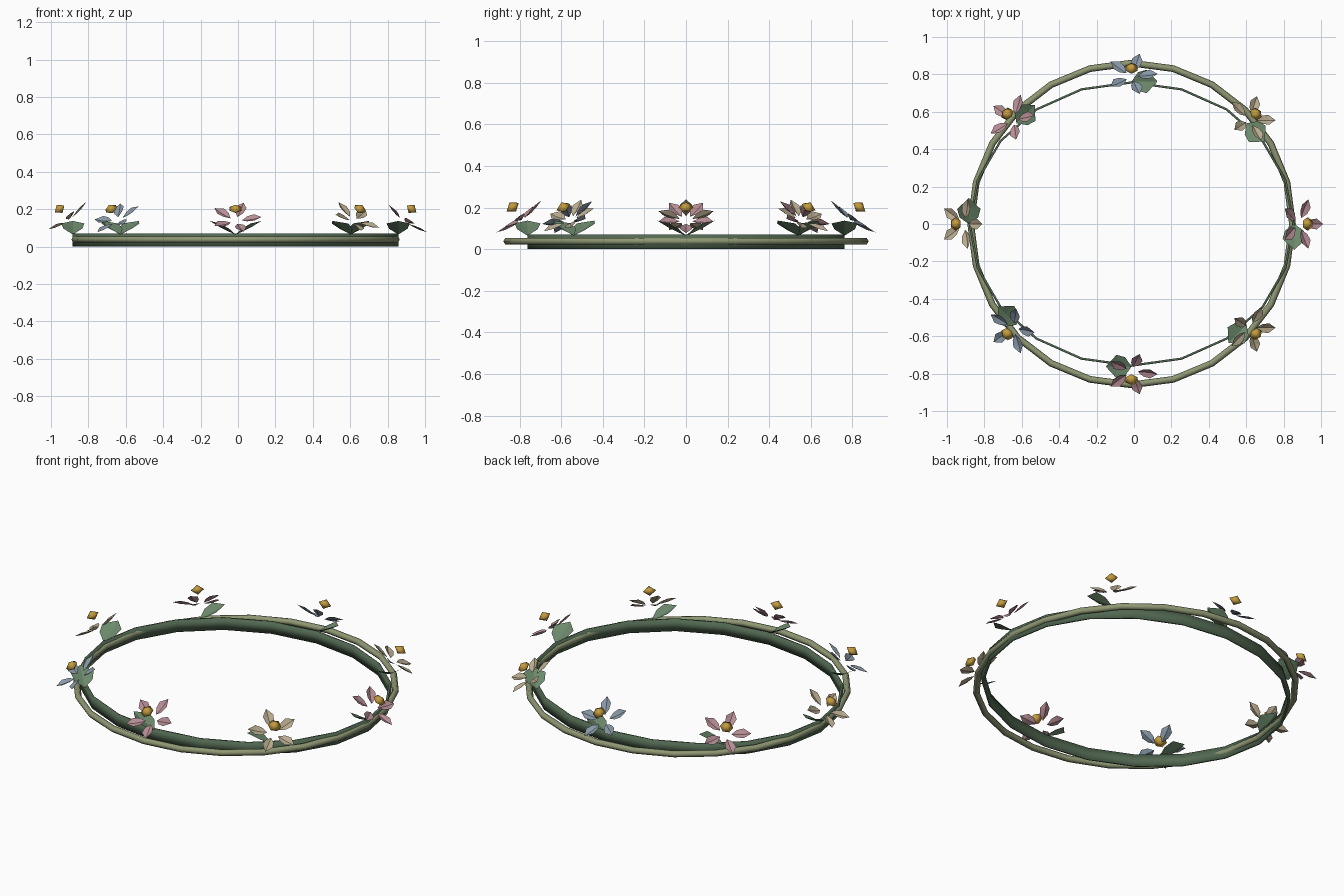
import bpy, bmesh
from math import sin, cos, pi, radians
from mathutils import Vector, Matrix

if "Cube" in bpy.data.objects:
    bpy.data.objects.remove(bpy.data.objects["Cube"])

CX = -0.013  # ring centre offset along x


def material(name, rgb):
    m = bpy.data.materials.new(name)
    m.diffuse_color = (*rgb, 1)
    m.use_nodes = True
    m.node_tree.nodes["Principled BSDF"].inputs["Base Color"].default_value = m.diffuse_color
    return m


GREEN = material("band_green", (0.085, 0.14, 0.085))
OLIVE = material("vine_olive", (0.27, 0.31, 0.17))
LEAF = material("leaf_green", (0.15, 0.25, 0.15))
GOLD = material("gold", (0.55, 0.33, 0.05))
PETALS = [material("petal_pink", (0.47, 0.27, 0.30)),
          material("petal_cream", (0.49, 0.41, 0.28)),
          material("petal_blue", (0.25, 0.32, 0.39))]


def finish(bm, name, mat, solid=True):
    """Closed parts get outward normals and smooth shading; blades stay flat."""
    if solid:
        bmesh.ops.recalc_face_normals(bm, faces=bm.faces)
        for f in bm.faces:
            f.smooth = True
    me = bpy.data.meshes.new(name)
    bm.to_mesh(me)
    bm.free()
    me.materials.append(mat)
    ob = bpy.data.objects.new(name, me)
    bpy.context.collection.objects.link(ob)
    return ob


def ring(name, mat, rx, ry, sides, profile):
    """Sweep a closed (outward, z) profile around an ellipse."""
    bm = bmesh.new()
    loops = []
    for i in range(sides):
        a = 2 * pi * i / sides
        loops.append([bm.verts.new((CX + (rx + d) * cos(a), (ry + d) * sin(a), z))
                      for d, z in profile])
    n = len(profile)
    for i in range(sides):
        p, q = loops[i], loops[(i + 1) % sides]
        for j in range(n):
            k = (j + 1) % n
            bm.faces.new((p[j], q[j], q[k], p[k]))
    finish(bm, name, mat)


def add_blade(bm, mat4, length, half_width, cup, fold):
    """Pointed leaf along +x: outline with a creased middle rib."""
    stations = [(0.28, 0.75), (0.62, 0.95)]

    def vert(t, side):
        z = cup * t * t + fold * abs(side)
        return bm.verts.new(mat4 @ Vector((length * t, half_width * side, z)))

    base, tip = vert(0, 0), vert(1, 0)
    rib = [vert(t, 0) for t, w in stations]
    left = [vert(t, w) for t, w in stations]
    right = [vert(t, -w) for t, w in stations]
    bm.faces.new((base, rib[0], left[0]))
    bm.faces.new((base, right[0], rib[0]))
    bm.faces.new((rib[0], rib[1], left[1], left[0]))
    bm.faces.new((right[0], right[1], rib[1], rib[0]))
    bm.faces.new((rib[1], tip, left[1]))
    bm.faces.new((right[1], tip, rib[1]))


# Flat inner band and hexagonal outer vine
ring("inner_band", GREEN, 0.865, 0.757, 20,
     [(-0.006, 0), (0.006, 0), (0.006, 0.07), (-0.006, 0.07)])
ring("outer_vine", OLIVE, 0.860, 0.860, 24,
     [(0.018 * cos(k * pi / 3), 0.038 + 0.018 * sin(k * pi / 3)) for k in range(6)])

# Eight flowers, each with petals, a gold centre and one leaf
for i in range(8):
    a = i * pi / 4
    out = Vector((cos(a), sin(a), 0))
    base = Vector((CX + 0.865 * cos(a), 0.757 * sin(a), 0.065))
    n = (out * 0.58 + Vector((0, 0, 0.81))).normalized()
    tilt = Vector((0, 0, 1)).rotation_difference(n).to_matrix().to_4x4()

    # Petal rosette tilted outwards
    bm = bmesh.new()
    disc = Matrix.Translation(base + out * 0.033 + Vector((0, 0, 0.075))) @ tilt
    for k in range(5):
        m = disc @ Matrix.Rotation(k * 2 * pi / 5, 4, 'Z') @ Matrix.Translation((0.033, 0, 0))
        add_blade(bm, m, 0.106, 0.031, 0.022, 0.012)
    finish(bm, f"petals_{i}", PETALS[i % 3], False)

    # Gold bead floating above the rosette
    bm = bmesh.new()
    bmesh.ops.create_uvsphere(bm, u_segments=6, v_segments=2, radius=0.036)
    bm.transform(Matrix.Translation(base + out * 0.076 + Vector((0, 0, 0.137)))
                 @ tilt @ Matrix.Diagonal((1, 1, 0.75, 1)))
    finish(bm, f"flower_centre_{i}", GOLD)

    # Leaf rising from the band along the clockwise tangent
    bm = bmesh.new()
    m = (Matrix.Translation(base + out * 0.005) @ Matrix.Rotation(a - pi / 2, 4, 'Z')
         @ Matrix.Rotation(radians(-21), 4, 'Y'))
    add_blade(bm, m, 0.155, 0.066, 0.018, 0.02)
    finish(bm, f"leaf_{i}", LEAF, False)
